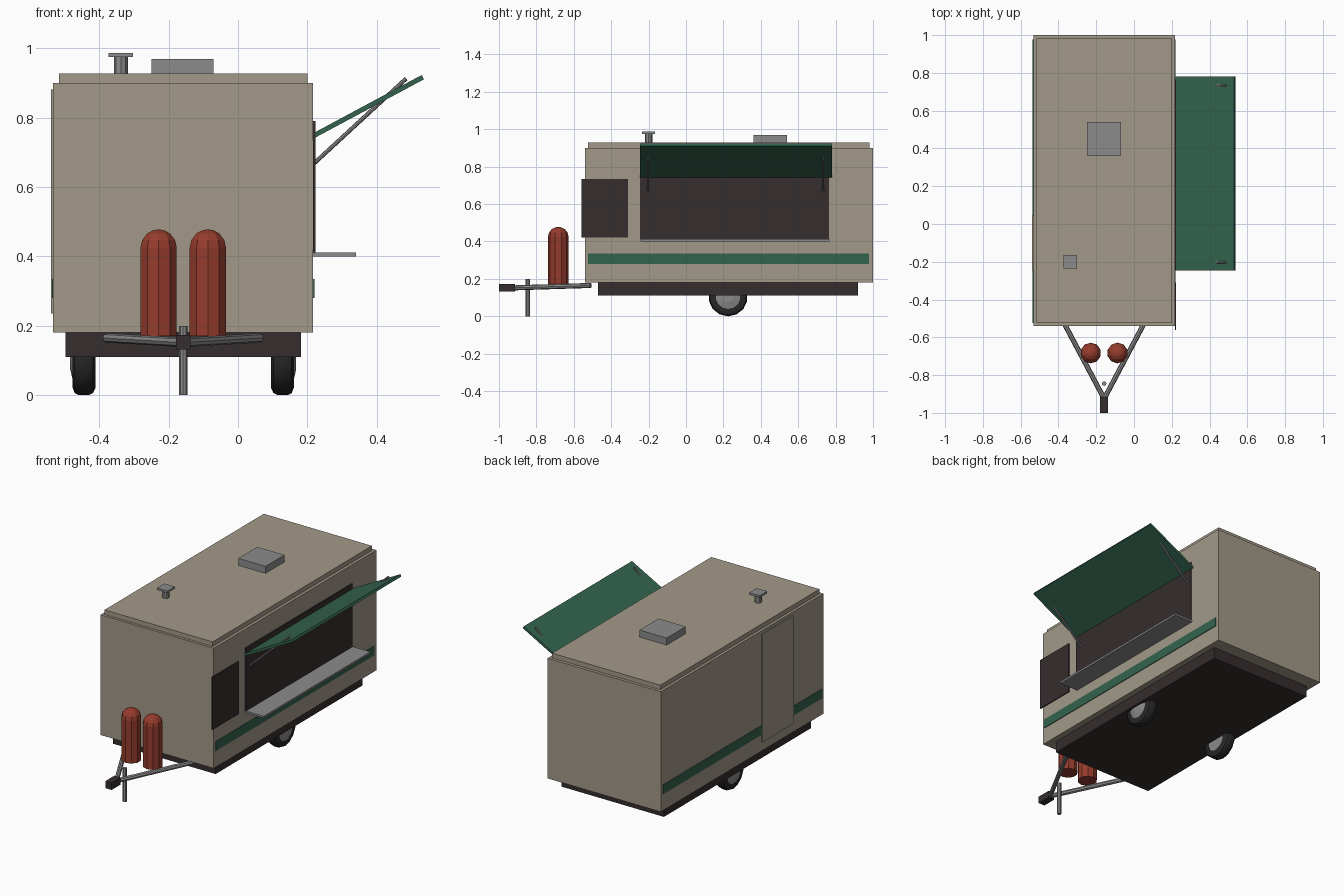
import bpy, bmesh, math
from mathutils import Vector

if "Cube" in bpy.data.objects:
    bpy.data.objects.remove(bpy.data.objects["Cube"])


def material(name, r, g, b):
    m = bpy.data.materials.new(name)
    m.use_nodes = True
    m.diffuse_color = (r, g, b, 1)
    m.node_tree.nodes["Principled BSDF"].inputs["Base Color"].default_value = (r, g, b, 1)
    return m


beige = material("beige paint", 0.36, 0.32, 0.25)
green = material("green paint", 0.034, 0.127, 0.078)
red = material("red gas bottle", 0.30, 0.045, 0.026)
dark = material("dark brown", 0.036, 0.026, 0.027)
rubber = material("black rubber", 0.022, 0.02, 0.02)
grey = material("grey metal", 0.26, 0.26, 0.26)

MID = -0.158  # centre line of the trailer


def finish(name, bm, mat, smooth=False):
    bmesh.ops.recalc_face_normals(bm, faces=bm.faces)
    mesh = bpy.data.meshes.new(name)
    bm.to_mesh(mesh)
    bm.free()
    mesh.materials.append(mat)
    ob = bpy.data.objects.new(name, mesh)
    bpy.context.collection.objects.link(ob)
    if smooth:
        bpy.ops.object.select_all(action='DESELECT')
        ob.select_set(True)
        bpy.context.view_layer.objects.active = ob
        bpy.ops.object.shade_smooth_by_angle(angle=math.radians(40))
    return ob


def box(name, mat, x, y, z):
    """Box from (low, high) pairs on each axis."""
    bm = bmesh.new()
    bmesh.ops.create_cube(bm, size=1)
    for v in bm.verts:
        v.co = [lo + (c + 0.5) * (hi - lo) for c, (lo, hi) in zip(v.co, (x, y, z))]
    return finish(name, bm, mat)


def rod(name, mat, a, b, radius, sides=8):
    a, b = Vector(a), Vector(b)
    bm = bmesh.new()
    bmesh.ops.create_cone(bm, cap_ends=True, segments=sides, radius1=radius,
                          radius2=radius, depth=(b - a).length)
    ob = finish(name, bm, mat)
    ob.location = (a + b) / 2
    ob.rotation_euler = (b - a).to_track_quat('Z', 'Y').to_euler()
    return ob


def lathe(name, mat, profile, sides, place, smooth=False):
    """Spin (radius, height) points around z, then place each point."""
    bm = bmesh.new()
    verts = [bm.verts.new((0, r, h)) for r, h in profile]
    edges = [bm.edges.new(p) for p in zip(verts, verts[1:])]
    bmesh.ops.spin(bm, geom=verts + edges, cent=(0, 0, 0), axis=(0, 0, 1),
                   angle=2 * math.pi, steps=sides)
    bmesh.ops.remove_doubles(bm, verts=bm.verts, dist=1e-4)
    for v in bm.verts:
        v.co = place(*v.co)
    return finish(name, bm, mat, smooth)


# Body, roof and chassis
box("body", beige, (-0.533, 0.217), (-0.54, 1.0), (0.18, 0.9))
box("roof", beige, (-0.517, 0.2), (-0.525, 0.982), (0.9, 0.928))
box("chassis", dark, (-0.498, 0.181), (-0.47, 0.92), (0.11, 0.18))

# Painted stripes, door and hatch panels
box("left_stripe", green, (0.216, 0.221), (-0.525, 0.978), (0.28, 0.335))
box("right_stripe", green, (-0.537, -0.532), (-0.525, 0.978), (0.28, 0.335))
box("door", beige, (-0.54, -0.532), (-0.245, 0.045), (0.235, 0.882))
box("serving_hatch", dark, (0.216, 0.223), (-0.245, 0.765), (0.41, 0.79))
box("menu_board", dark, (0.216, 0.223), (-0.56, -0.31), (0.42, 0.735))

# Counter shelf and raised awning with its struts
box("counter", grey, (0.216, 0.34), (-0.242, 0.768), (0.4, 0.412))
low, high = Vector((0.218, 0, 0.748)), Vector((0.533, 0, 0.917))
awning = box("awning", green, (0, (high - low).length), (-0.245, 0.78), (-0.007, 0.007))
awning.location = low
awning.rotation_euler.y = -math.atan2(high.z - low.z, high.x - low.x)
for y in (-0.203, 0.733):
    rod("awning_strut", grey, (0.218, y, 0.667), (0.485, y, 0.913), 0.006)

# Roof vent and chimney
box("roof_vent", grey, (-0.25, -0.07), (0.36, 0.54), (0.925, 0.97))
rod("chimney_pipe", grey, (-0.338, -0.2, 0.92), (-0.338, -0.2, 0.978), 0.02)
box("chimney_cap", grey, (-0.373, -0.303), (-0.235, -0.165), (0.975, 0.987))

# Wheels: tyre ring and shallow hub, mirrored about the centre line
tyre = [(0.066, 0.0), (0.084, 0.0), (0.099, 0.007), (0.105, 0.02), (0.105, 0.048),
        (0.099, 0.06), (0.084, 0.066), (0.066, 0.066), (0.066, 0.0)]
hub = [(0.0, 0.004), (0.069, 0.004), (0.069, 0.064), (0.03, 0.073), (0.0, 0.073)]
for side, label in ((1, "left"), (-1, "right")):
    def place(x, y, z):
        return (MID + side * (0.253 + z), 0.225 + x, 0.105 + y)
    lathe(label + "_tyre", rubber, tyre, 14, place, True)
    lathe(label + "_hub", grey, hub, 14, place)

# Gas bottles on the drawbar
bottle = [(0, 0.17), (0.055, 0.17), (0.055, 0.425), (0.05, 0.447),
          (0.035, 0.466), (0.018, 0.475), (0, 0.478)]
for side, label in ((1, "left"), (-1, "right")):
    lathe(label + "_gas_bottle", red, bottle, 10,
          lambda x, y, z: (MID + side * 0.071 + x, -0.683 + y, z))

# Drawbar, coupling and jockey stand
for side, label in ((1, "left"), (-1, "right")):
    rod(label + "_drawbar", grey, (MID + side * 0.22, -0.51, 0.165),
        (MID, -0.925, 0.152), 0.0135)
box("coupling", dark, (MID - 0.021, MID + 0.021), (-1.0, -0.915), (0.132, 0.174))
rod("jockey_stand", grey, (MID, -0.845, 0), (MID, -0.845, 0.2), 0.012)
